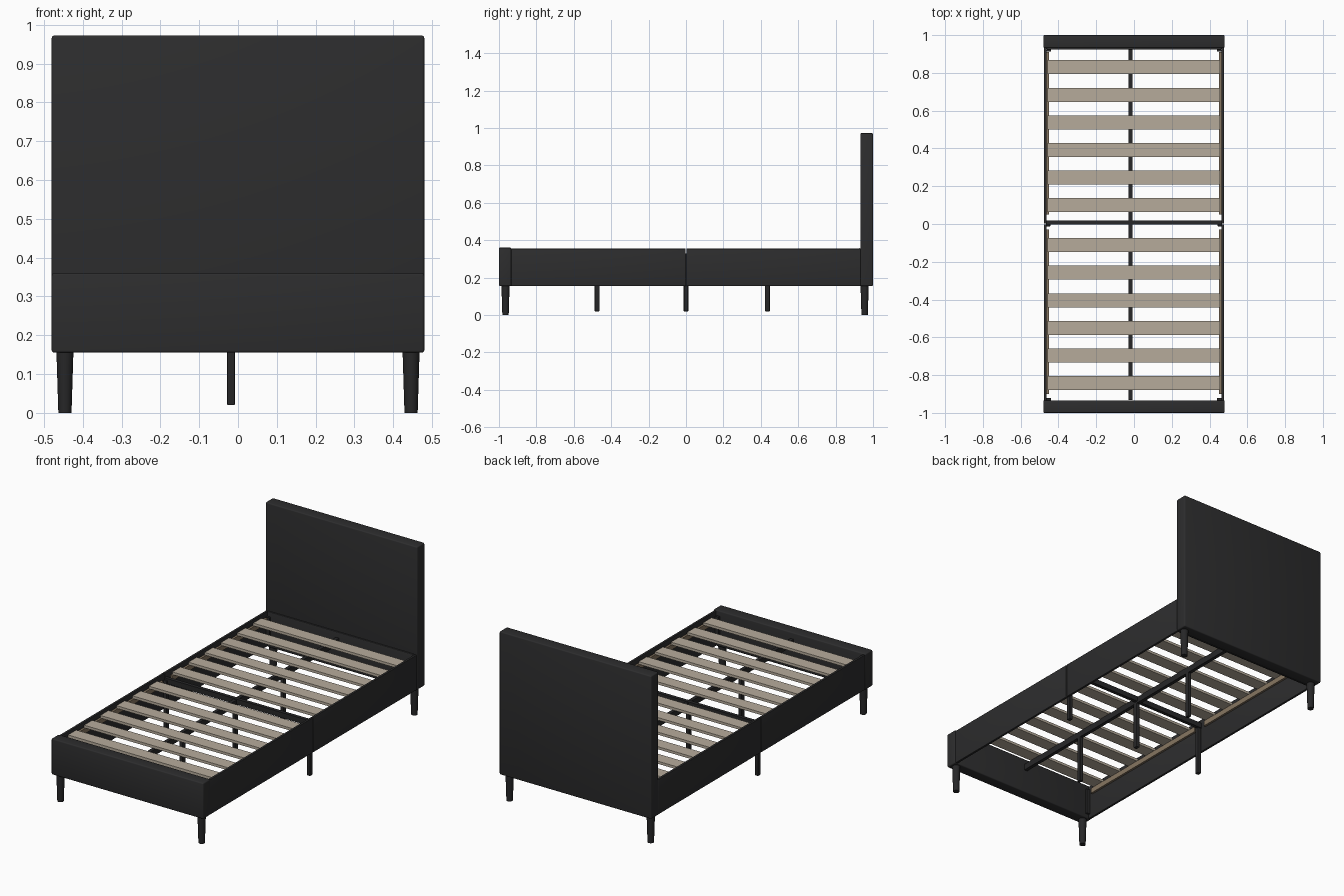
import bpy, bmesh, math
from mathutils import Matrix

if "Cube" in bpy.data.objects:
    bpy.data.objects.remove(bpy.data.objects["Cube"])


def material(name, rgb):
    m = bpy.data.materials.new(name)
    m.use_nodes = True
    colour = (*rgb, 1)
    m.diffuse_color = colour
    bsdf = next(n for n in m.node_tree.nodes if n.type == 'BSDF_PRINCIPLED')
    bsdf.inputs["Base Color"].default_value = colour
    bsdf.inputs["Roughness"].default_value = 0.8
    return m


FABRIC = material("charcoal fabric", (0.026, 0.026, 0.027))
METAL = material("black metal", (0.02, 0.02, 0.021))
SLAT = material("pale wood", (0.47, 0.41, 0.33))
LEDGER = material("brown wood", (0.24, 0.18, 0.12))


def finish(name, bm, mat, smooth=False):
    mesh = bpy.data.meshes.new(name)
    bmesh.ops.recalc_face_normals(bm, faces=bm.faces)
    bm.to_mesh(mesh)
    bm.free()
    mesh.materials.append(mat)
    ob = bpy.data.objects.new(name, mesh)
    bpy.context.collection.objects.link(ob)
    if smooth:
        bpy.ops.object.select_all(action='DESELECT')
        ob.select_set(True)
        bpy.context.view_layer.objects.active = ob
        bpy.ops.object.shade_smooth_by_angle(angle=math.radians(40))
    return ob


def box(name, xs, ys, zs, mat, bevel=0.0, round_top=0.0):
    """Box between limits; round_top rounds the long top edges first."""
    bm = bmesh.new()
    bmesh.ops.create_cube(bm, size=1)
    for v in bm.verts:
        for i, (lo, hi) in enumerate((xs, ys, zs)):
            v.co[i] = hi if v.co[i] > 0 else lo
    if round_top:
        edges = [e for e in bm.edges if all(v.co.z == zs[1] for v in e.verts)
                 and e.verts[0].co.y == e.verts[1].co.y]
        bmesh.ops.bevel(bm, geom=edges, offset=round_top, segments=5,
                        profile=0.5, affect='EDGES')
    if bevel:
        edges = [e for e in bm.edges if e.calc_face_angle(0) > 0.8]
        bmesh.ops.bevel(bm, geom=edges, offset=bevel, segments=3,
                        profile=0.5, affect='EDGES')
    return finish(name, bm, mat, bool(bevel or round_top))


BOTTOM = 0.155

# Upholstered end boards
box("headboard", (-0.48, 0.48), (0.932, 1), (BOTTOM, 0.972), FABRIC, 0.006, 0.02)
box("footboard", (-0.48, 0.48), (-1, -0.934), (BOTTOM, 0.36), FABRIC, 0.006, 0.02)
box("headboard_inner_panel", (-0.462, 0.462), (0.924, 0.934), (BOTTOM, 0.357), FABRIC, 0.003)

# Tapered corner legs
for end, y in (("front", -0.965), ("back", 0.955)):
    for side, s in (("right", -1), ("left", 1)):
        bm = bmesh.new()
        bmesh.ops.create_cone(bm, cap_ends=True, segments=24, radius1=0.017,
                              radius2=0.022, depth=0.16,
                              matrix=Matrix.Translation((s * 0.446, y, 0.08)))
        finish(f"{end}_{side}_leg", bm, METAL, True)

for side, s in (("right", -1), ("left", 1)):
    def span(a, b):
        return tuple(sorted((s * a, s * b)))

    # Side rails in two halves, with the slat ledgers inside them
    for half, ys, ledge in (("front", (-0.935, -0.002), (-0.9, -0.03)),
                            ("back", (0.002, 0.933), (0.05, 0.91))):
        box(f"{half}_{side}_rail", span(0.463, 0.477), ys, (BOTTOM, 0.355), FABRIC, 0.003)
        box(f"{half}_{side}_ledger", span(0.451, 0.463), ledge, (0.295, 0.325), LEDGER)
    # Corner brackets
    for end, y in (("front", -0.928), ("back", 0.918)):
        box(f"{end}_{side}_bracket", span(0.44, 0.463), (y - 0.006, y + 0.006),
            (0.18, 0.33), METAL)
    # Support leg at the rail joint
    box(f"{side}_middle_leg", span(0.443, 0.464), (-0.012, 0.012), (0.02, 0.32), METAL, 0.002)

# Centre beam, its legs and the cross bar
CX = -0.018
box("centre_beam", (CX - 0.01, CX + 0.01), (-0.932, 0.926), (0.29, 0.325), METAL)
for i, y in enumerate((-0.475, 0.0, 0.435)):
    box(f"centre_leg_{i + 1}", (CX - 0.01, CX + 0.01), (y - 0.013, y + 0.013),
        (0.02, 0.30), METAL, 0.002)
box("cross_bar", (-0.465, 0.465), (-0.002, 0.018), (0.30, 0.33), METAL)

# Wooden slats, six on each half
for half, start in (("front", -0.842), ("back", 0.1)):
    for i in range(6):
        y = start + i * 0.146
        box(f"{half}_slat_{i + 1}", (-0.459, 0.455), (y - 0.037, y + 0.037),
            (0.325, 0.34), SLAT)
